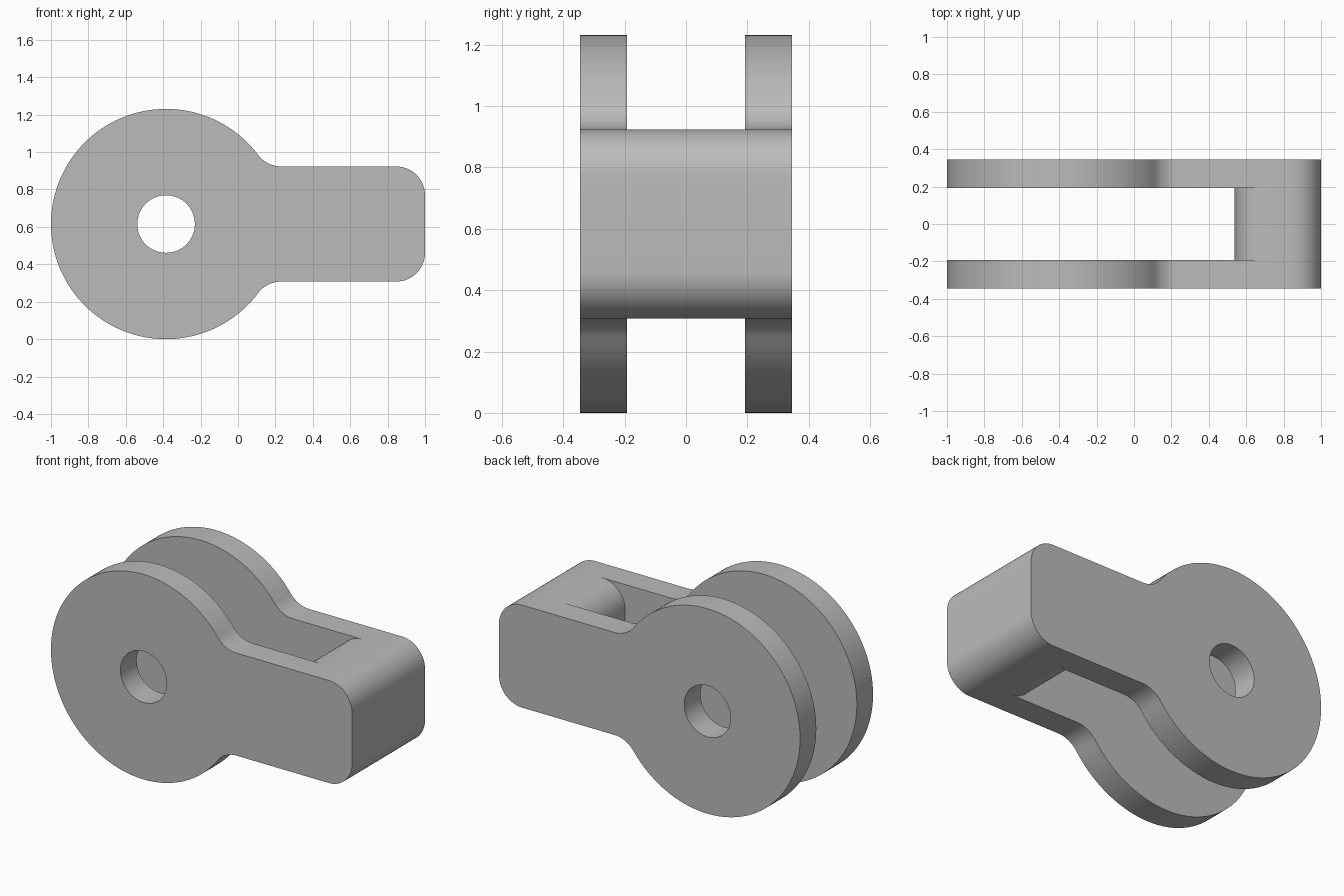
import bpy, bmesh
from math import sin, cos, pi, atan2, sqrt

cube = bpy.data.objects.get("Cube")
if cube:
    bpy.data.objects.remove(cube)

U = 2 / 13                    # base unit: fillet radius, hole radius, cheek thickness
EYE_R, ARM_H = 4 * U, 2 * U   # eye radius, half height of the arm
HALF_W, SLOT_W = 2.25 * U, 1.25 * U
EYE_X, MID_Z = EYE_R - 1, EYE_R
SLOT_END = 1 - 3 * U


def arc(cx, cz, r, a0, a1, n):
    return [(cx + r * cos(a0 + (a1 - a0) * i / n),
             cz + r * sin(a0 + (a1 - a0) * i / n)) for i in range(n + 1)]


def mirrored(upper):
    """Close a half outline by reflecting it about the middle height."""
    return upper + [(x, 2 * MID_Z - z) for x, z in reversed(upper)]


def extrude(name, outline, half):
    bm = bmesh.new()
    face = bm.faces.new([bm.verts.new((x, -half, z)) for x, z in outline])
    new = bmesh.ops.extrude_face_region(bm, geom=[face])["geom"]
    verts = [v for v in new if isinstance(v, bmesh.types.BMVert)]
    bmesh.ops.translate(bm, verts=verts, vec=(0, 2 * half, 0))
    bmesh.ops.recalc_face_normals(bm, faces=bm.faces)
    mesh = bpy.data.meshes.new(name)
    bm.to_mesh(mesh)
    bm.free()
    obj = bpy.data.objects.new(name, mesh)
    bpy.context.collection.objects.link(obj)
    return obj


# Outline of the eye, its concave neck and the rounded arm end
neck_dx = sqrt((EYE_R + U) ** 2 - (ARM_H + U) ** 2)
neck_a = atan2(ARM_H + U, neck_dx)
top = arc(1 - U, MID_Z + ARM_H - U, U, 0, pi / 2, 16)
top += arc(EYE_X + neck_dx, MID_Z + ARM_H + U, U, -pi / 2, neck_a - pi, 12)
top += arc(EYE_X, MID_Z, EYE_R, neck_a, pi, 56)[1:-1]
tip = [(EYE_X - EYE_R, MID_Z)]
outline = top + tip + [(x, 2 * MID_Z - z) for x, z in reversed(top)]
clevis = extrude("clevis_body", outline, HALF_W)

# Slot cutter whose end leaves a rounded inner edge on the solid block
edge = arc(SLOT_END + U, MID_Z + ARM_H - U, U, pi, pi / 2, 16)
(xa, za), (xb, zb) = edge[-2:]
edge[-1] = (xb + (xb - xa) * 0.5, zb + (zb - za) * 0.5)
slot = extrude("slot_cutter", mirrored(edge + [(edge[-1][0], 1.5), (-1.2, 1.5)]), SLOT_W)

# Pin hole cutter
hole = extrude("pin_hole_cutter", arc(EYE_X, MID_Z, U, 0, 2 * pi, 64)[:-1], 0.5)

bpy.ops.object.select_all(action='DESELECT')
bpy.context.view_layer.objects.active = clevis
clevis.select_set(True)
for cutter in (slot, hole):
    cutter.hide_render = True
    mod = clevis.modifiers.new(cutter.name, 'BOOLEAN')
    mod.operation, mod.solver, mod.object = 'DIFFERENCE', 'EXACT', cutter
    bpy.ops.object.modifier_apply(modifier=mod.name)
    bpy.data.objects.remove(cutter)

bpy.ops.object.shade_smooth_by_angle(angle=pi / 6)

grey = bpy.data.materials.new("plain_grey")
grey.use_nodes = True
grey.diffuse_color = (0.5, 0.5, 0.5, 1)
grey.node_tree.nodes["Principled BSDF"].inputs["Base Color"].default_value = (0.5, 0.5, 0.5, 1)
clevis.data.materials.clear()
clevis.data.materials.append(grey)
